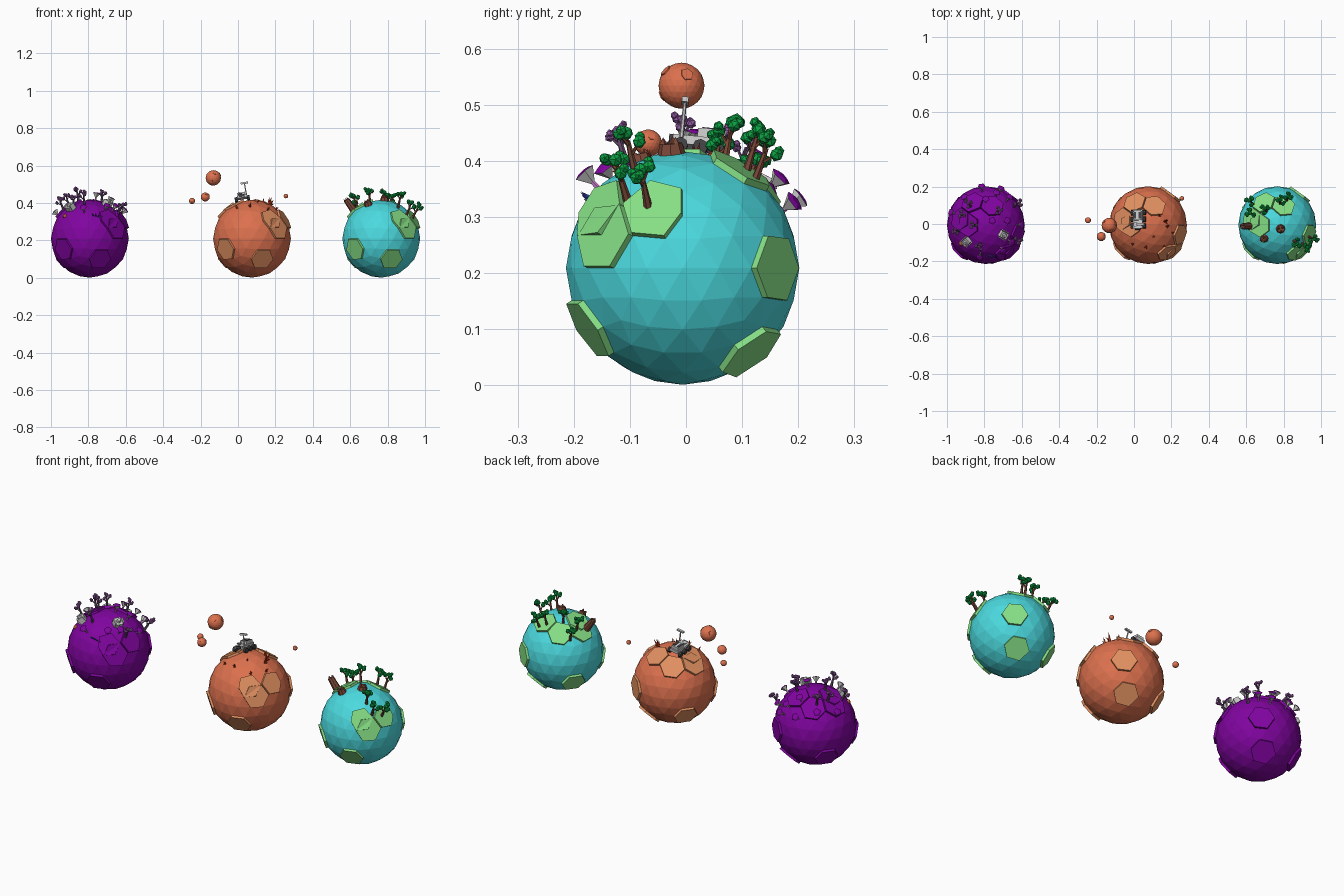
import bpy, bmesh, math, random
from mathutils import Vector, Matrix

if "Cube" in bpy.data.objects:
    bpy.data.objects.remove(bpy.data.objects["Cube"])

random.seed(4)
R = 0.208
MATS = {}


def mat(name, rgb):
    m = bpy.data.materials.new(name)
    m.diffuse_color = [c ** 2.2 for c in rgb] + [1]
    m.use_nodes = True
    m.node_tree.nodes["Principled BSDF"].inputs["Base Color"].default_value = m.diffuse_color
    MATS[name] = m


for n, c in dict(purple=(.5, .05, .62), orange=(.86, .44, .31), sand=(.88, .56, .38),
                 teal=(.3, .85, .87), grass=(.52, .87, .52), leaf=(.08, .62, .27),
                 bark=(.48, .29, .23), lilac=(.58, .36, .64), pink=(.78, .5, .8),
                 dark=(.27, .27, .28), light=(.74, .75, .75), red=(.75, .23, .1),
                 blue=(.25, .3, .75), stem=(.4, .3, .42)).items():
    mat(n, c)

T = Matrix.Translation


class Part:
    """Collects primitives of one colour into one object."""
    def __init__(self, name, color):
        self.name, self.color, self.bm = name, color, bmesh.new()

    def cone(self, m, r1, r2, h, n=6):
        bmesh.ops.create_cone(self.bm, cap_ends=True, segments=n, radius1=r1, radius2=r2,
                              depth=h, matrix=m @ T((0, 0, h / 2)))

    def ball(self, m, r, sub=1):
        bmesh.ops.create_icosphere(self.bm, subdivisions=sub, radius=r, matrix=m)

    def box(self, m, size):
        bmesh.ops.create_cube(self.bm, size=1, matrix=m @ Matrix.Diagonal((*size, 1)))

    def done(self):
        me = bpy.data.meshes.new(self.name)
        self.bm.to_mesh(me)
        self.bm.free()
        me.materials.append(MATS[self.color])
        bpy.context.collection.objects.link(bpy.data.objects.new(self.name, me))


def aim(p, d):
    """Frame at p with local z along d."""
    return T(p) @ Vector(d).to_track_quat('Z', 'Y').to_matrix().to_4x4()


def planet(name, c, r, color, patch_color, dirs, thick):
    ball = Part(name, color)
    ball.ball(T(c), r, 3)
    plates = Part(name + "_plates", patch_color)
    c = Vector(c)
    centres = {max(ball.bm.verts, key=lambda v: (v.co - c).dot(Vector(d))) for d in dirs}
    for v in centres:
        n = (v.co - c).normalized()
        ring = [e.other_vert(v).co.copy() for e in v.link_edges]
        a = n.orthogonal().normalized()
        b = n.cross(a)
        ring.sort(key=lambda p: math.atan2((p - v.co).dot(b), (p - v.co).dot(a)))
        low = [plates.bm.verts.new(p - n * thick) for p in ring]
        top = [plates.bm.verts.new(p + n * thick) for p in ring]
        plates.bm.faces.new(top)
        plates.bm.faces.new(low[::-1])
        for i in range(len(ring)):
            j = (i + 1) % len(ring)
            plates.bm.faces.new((low[i], low[j], top[j], top[i]))
    ball.done()
    plates.done()


# planets with raised hexagonal plates in the same layout
DIRS = [(-.67, -.69, -.28), (.26, -.81, -.53), (.67, -.69, .28), (.85, -.26, .48),
        (.49, -.7, .52), (.59, .81, 0), (.36, .59, -.72), (-.69, .5, -.53),
        (.16, .5, .85), (-.4, .5, .76), (-.43, .1, .9), (-.7, .3, .63)]
PC = Vector((-.792, -.006, .209))
OC = Vector((.075, -.006, .209))
TC = Vector((.766, -.006, .209))
planet("purple_planet", PC, R, "purple", "purple", DIRS, .012)
planet("orange_planet", OC, R, "orange", "sand", DIRS, .012)
planet("teal_planet", TC, R, "teal", "grass", DIRS, .012)

# small moons around the orange planet
for i, (x, y, z, r) in enumerate([(-.132, -.008, .534, .041), (-.175, -.067, .432, .024),
                                  (-.246, .02, .411, .016), (.256, .137, .437, .012)]):
    planet(f"moon_{i}", (x, y, z), r, "orange", "orange",
           [(.3, -.6, .6), (.8, .1, .5), (-.6, .5, .4), (-.3, -.7, -.5)], r * .05)


def ground(c, x, y, upmix=0.0, sink=.004):
    """Frame on the upper half of a planet at offset x, y; upmix bends it to vertical."""
    n = Vector((x, y, math.sqrt(max(R * R - x * x - y * y, 0)))).normalized()
    return aim(c + n * (R - sink), n.lerp(Vector((0, 0, 1)), upmix))


def tree(m, trunk, leaves, h, blob):
    trunk.cone(m, .008, .004, h * .72)
    m = m @ Matrix.Rotation(random.uniform(0, 6), 4, 'Z')
    for k in range(3):
        a = k * 2.1
        d = Vector((math.cos(a), math.sin(a), 1.1 + .3 * k))
        s = Vector((0, 0, h * (.42 + .1 * k)))
        trunk.cone(m @ aim(s, d), .004, .002, h * .3, 5)
        tip = s + d.normalized() * h * .34
        leaves.ball(m @ T(tip), blob)
        leaves.ball(m @ T(tip + Vector((-.6 * d.y, .6 * d.x, .5)) * blob * 1.1), blob * .8)
    leaves.ball(m @ T((0, 0, h * .88)), blob * 1.05)


# teal planet: leafy trees
trunk, leaves = Part("green_tree_trunks", "bark"), Part("green_tree_leaves", "leaf")
for x, y in [(-.125, .055), (-.058, .075), (.015, .115), (-.125, .11), (.09, -.085),
             (.167, -.062), (.135, -.1), (.05, .13)]:
    tree(ground(TC, x, y, .5), trunk, leaves, .092, .0125)
trunk.done()
leaves.done()

# teal planet: stumps and a broken leaning trunk
stumps = Part("stumps", "bark")
for x, y, h, r in [(-.07, -.072, .022, .02), (.018, -.02, .02, .022), (-.145, -.005, .075, .018)]:
    m = ground(TC, x, y, .2)
    stumps.cone(m, r * 1.15, r * .9, h, 8)
    for k in range(3):
        stumps.cone(m @ Matrix.Rotation(k * 2.1, 4, 'Z') @ T((r * .6, 0, h)), r * .35, 0, .012, 4)
stumps.done()

# purple planet: lilac trees
trunk, leaves = Part("lilac_tree_trunks", "stem"), Part("lilac_tree_leaves", "lilac")
for x, y in [(-.14, -.03), (-.06, .0), (-.03, -.1), (.06, .07), (.15, .1), (-.08, .1),
             (.15, -.07), (-.11, .05)]:
    tree(ground(PC, x, y, .45), trunk, leaves, .08, .0095)
trunk.done()
leaves.done()

# purple planet: cup flowers
stems, cups, caps = Part("flower_stems", "pink"), Part("flower_cups", "light"), Part("flower_caps", "purple")
for x, y in [(.05, .15), (.11, .13), (.07, .17), (-.03, -.15), (.08, -.12), (.165, .0),
             (-.16, .06), (-.1, .13), (0, .12), (.12, -.08), (-.02, .18), (.03, .02), (.1, .02)]:
    m = ground(PC, x, y, .1)
    stems.cone(m, .005, .004, .024, 5)
    cups.cone(m @ T((0, 0, .02)), .005, .021, .022, 5)
    caps.cone(m @ T((0, 0, .0422)), .021, .012, .004, 5)
for p in (stems, cups, caps):
    p.done()

# purple planet: small pods and crystals
pods, domes, shards = Part("pods", "light"), Part("pod_domes", "orange"), Part("blue_crystals", "blue")
for x, y in [(-.1, -.085), (.09, -.05)]:
    m = ground(PC, x, y)
    pods.box(m @ T((0, 0, .014)), (.035, .045, .024))
    pods.cone(m @ T((0, 0, .024)), .014, .009, .014, 6)
    for s in (-1, 1):
        pods.box(m @ T((s * .022, 0, .016)), (.006, .03, .034))
domes.ball(ground(PC, -.135, -.1), .013, 2)
for k in range(4):
    shards.cone(ground(PC, .02 + .012 * k, -.165) @ Matrix.Rotation(.3 * (k - 1.5), 4, 'Y'), .005, 0, .025, 4)
for p in (pods, domes, shards):
    p.done()

# orange planet: rover
m = ground(OC, -.05, .03, .3)
m = T(m.to_translation()) @ Vector((0, 0, 1)).rotation_difference(m.to_3x3() @ Vector((0, 0, 1))).to_matrix().to_4x4()
body, wheels = Part("rover_body", "light"), Part("rover_wheels", "dark")
body.box(m @ T((0, 0, .027)), (.05, .1, .016))
body.box(m @ T((0, .018, .042)), (.04, .05, .018))
body.cone(m @ T((.025, -.035, .03)), .004, .003, .065, 6)
body.box(m @ T((.025, -.035, .096)), (.04, .012, .009))
body.cone(m @ T((-.01, -.03, .034)), .005, .013, .012, 8)
for s in (-1, 1):
    for y in (-.036, 0, .036):
        wheels.cone(m @ T((s * .026, y, .014)) @ Matrix.Rotation(s * math.pi / 2, 4, 'Y'), .014, .014, .014, 8)
    wheels.box(m @ T((s * .012, .018, .052)), (.012, .036, .003))
wheels.box(m @ T((0, -.053, .03)), (.03, .008, .012))
body.done()
wheels.done()

# orange planet: red spikes
spikes = Part("red_spikes", "red")
for x, y, s in [(.09, .02, 1.3), (.1, -.005, 1), (-.01, -.115, .8), (.085, -.11, .8), (.13, -.04, .7),
                (.06, .05, .9), (-.08, -.1, .7), (.03, -.06, .6)]:
    m = ground(OC, x, y)
    for k in range(4):
        q = m @ Matrix.Rotation(k * 1.6, 4, 'Z') @ Matrix.Rotation(.15 + .2 * k, 4, 'Y')
        spikes.cone(q, .006 * s, 0, (.036 - .006 * k) * s, 4)
spikes.done()
